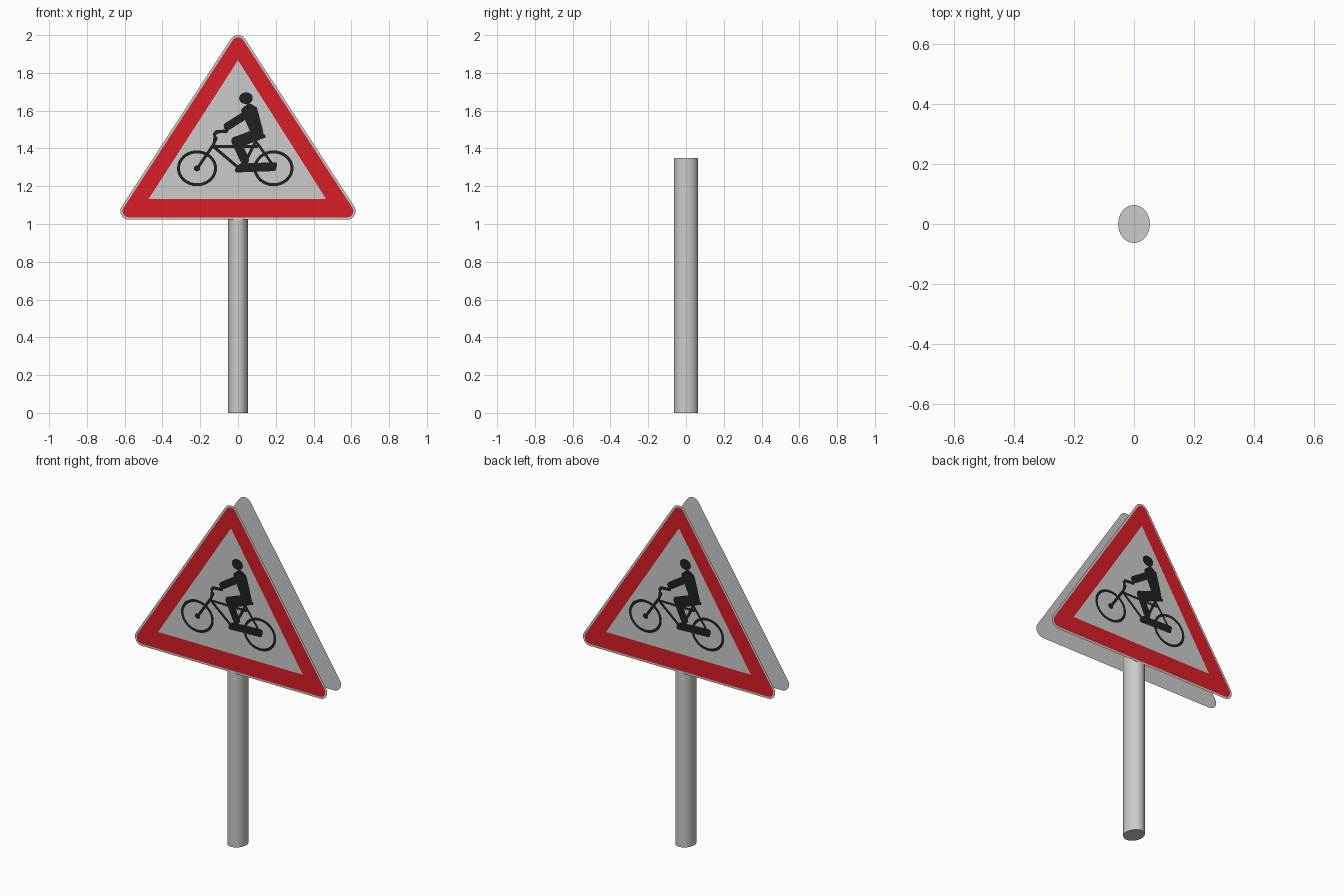
import bpy, bmesh
from math import atan2, cos, sin, pi, tau

if "Cube" in bpy.data.objects:
    bpy.data.objects.remove(bpy.data.objects["Cube"])


def material(name, rgb):
    m = bpy.data.materials.new(name)
    m.diffuse_color = (*rgb, 1)
    m.use_nodes = True
    m.node_tree.nodes["Principled BSDF"].inputs["Base Color"].default_value = m.diffuse_color
    return m


red = material("sign_red", (0.7, 0.013, 0.022))
black = material("symbol_black", (0.015, 0.015, 0.015))


def rounded(pts, r, n=7):
    """Outline around counter-clockwise (x, z) points, corners rounded by r."""
    out = []
    for i, (x, z) in enumerate(pts):
        px, pz = pts[i - 1]
        nx, nz = pts[(i + 1) % len(pts)]
        a = atan2(z - pz, x - px) - pi / 2
        turn = (atan2(nz - z, nx - x) - pi / 2 - a) % tau
        out += [(x + r * cos(a + turn * k / n), z + r * sin(a + turn * k / n))
                for k in range(n + 1)]
    return out


def ellipse(x, z, rx, rz, n=32):
    return [(x + rx * cos(tau * k / n), z + rz * sin(tau * k / n)) for k in range(n)]


def flat_mesh(name, shapes, y, mat=None):
    """Flat faces at depth y, facing -y; each shape is an outline plus optional holes."""
    bm = bmesh.new()
    for loops in shapes:
        edges = []
        for loop in loops:
            vs = [bm.verts.new((x, y, z)) for x, z in loop]
            edges += [bm.edges.new((vs[i - 1], vs[i])) for i in range(len(vs))]
        bmesh.ops.triangle_fill(bm, edges=edges, use_beauty=True)
    bm.normal_update()
    bmesh.ops.reverse_faces(bm, faces=[f for f in bm.faces if f.normal.y > 0])
    me = bpy.data.meshes.new(name)
    bm.to_mesh(me)
    bm.free()
    if mat:
        me.materials.append(mat)
    return me


# Sign plate and red border
corners = [(-0.578, 1.068), (0.578, 1.068), (0, 1.955)]
window = [(-0.473, 1.133), (0.466, 1.133), (0, 1.867)]
plate = flat_mesh("sign_plate", [[rounded(corners, 0.045)]], -0.064)
border = flat_mesh("red_border", [[rounded(corners, 0.033), window]], -0.065, red)

# Bicycle and rider symbol: wheels, head, then strokes (x1, z1, x2, z2, width)
symbol = [[ellipse(x, 1.295, 0.106, 0.095), ellipse(x, 1.295, 0.09, 0.079)]
          for x in (-0.217, 0.188)]
symbol += [[ellipse(0.042, 1.666, 0.036, 0.031)], [ellipse(-0.217, 1.295, 0.017, 0.016)]]
strokes = [
    (-0.215, 1.295, -0.13, 1.42, 0.016), (-0.13, 1.42, -0.115, 1.455, 0.016),  # fork
    (-0.125, 1.475, -0.115, 1.485, 0.018), (-0.115, 1.488, -0.06, 1.492, 0.018),  # handlebar
    (-0.125, 1.44, -0.122, 1.475, 0.014),
    (-0.135, 1.41, 0.10, 1.41, 0.014), (-0.13, 1.41, 0.0, 1.30, 0.016),  # frame tubes
    (0.10, 1.45, 0.03, 1.31, 0.016), (0.10, 1.43, 0.19, 1.305, 0.014),
    (0.09, 1.456, 0.135, 1.464, 0.022),  # saddle
    (0.06, 1.59, -0.055, 1.517, 0.042),  # arm
    (0.105, 1.475, 0.0, 1.435, 0.062),  # thigh
    (-0.012, 1.44, 0.035, 1.34, 0.048),  # shin
]
symbol += [[rounded([(a, b), (c, d)], w / 2)] for a, b, c, d, w in strokes]
torso = [(0.085, 1.485), (0.115, 1.49), (0.085, 1.605), (0.06, 1.62), (0.035, 1.60)]
chain_guard = [(-0.005, 1.285), (0.19, 1.292), (0.195, 1.315), (0.015, 1.308)]
symbol += [[rounded(torso, 0.018)], [rounded(chain_guard, 0.012)]]
cyclist = flat_mesh("cyclist_symbol", symbol, -0.066, black)

# Identical signs on the front and the back
for side, angle in (("front", 0), ("back", pi)):
    for me in (plate, border, cyclist):
        ob = bpy.data.objects.new(f"{side}_{me.name}", me)
        ob.rotation_euler.z = angle
        bpy.context.collection.objects.link(ob)

# Oval pole
bpy.ops.mesh.primitive_cylinder_add(vertices=32, radius=1, depth=1.35,
                                    end_fill_type='TRIFAN', location=(0, 0, 0.675))
pole = bpy.context.object
pole.name = "pole"
pole.scale = (0.053, 0.0635, 1)
bpy.ops.object.transform_apply(location=False, rotation=False, scale=True)
bpy.ops.object.shade_smooth_by_angle()
